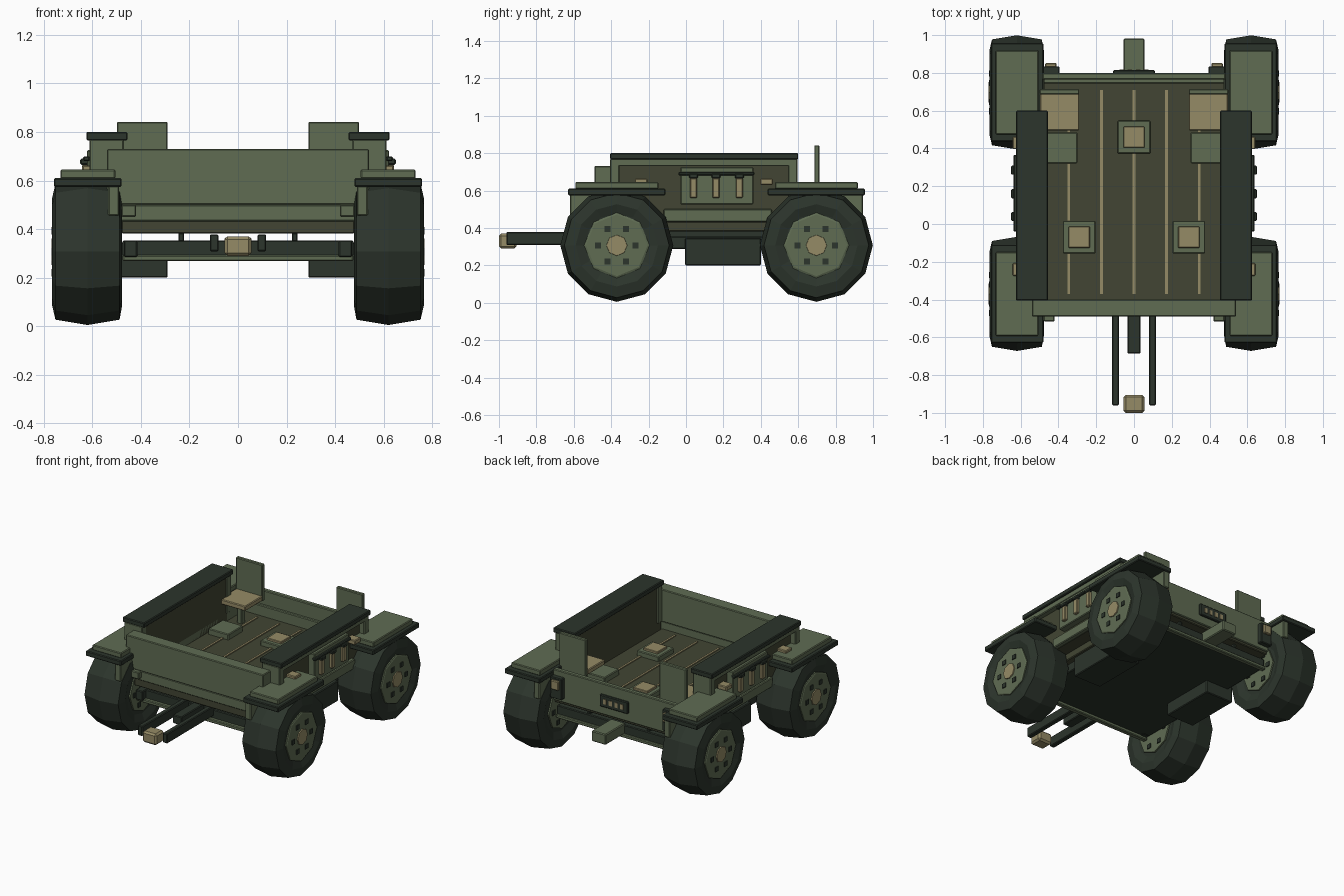
import bpy, bmesh, math

if "Cube" in bpy.data.objects:
    bpy.data.objects.remove(bpy.data.objects["Cube"])


def material(name, rgb):
    m = bpy.data.materials.new(name)
    m.diffuse_color = (*rgb, 1)
    m.use_nodes = True
    m.node_tree.nodes["Principled BSDF"].inputs["Base Color"].default_value = m.diffuse_color
    return m


GREEN = material("sage green", (0.115, 0.150, 0.086))
DARK = material("dark green", (0.025, 0.035, 0.025))
OLIVE = material("olive floor", (0.054, 0.060, 0.033))
TAN = material("tan", (0.300, 0.257, 0.132))


def finish(name, bm, mat):
    bmesh.ops.recalc_face_normals(bm, faces=bm.faces)
    me = bpy.data.meshes.new(name)
    bm.to_mesh(me)
    bm.free()
    ob = bpy.data.objects.new(name, me)
    me.materials.append(mat)
    bpy.context.collection.objects.link(ob)
    return ob


def box(name, mat, x, y, z, bevel=0.005, mirror=False):
    """Bevelled box from (min, max) ranges, optionally repeated at -x."""
    for s in ((1, -1) if mirror else (1,)):
        bm = bmesh.new()
        bmesh.ops.create_cube(bm, size=1)
        for v in bm.verts:
            v.co = [r[0] + (c + 0.5) * (r[1] - r[0]) for c, r in zip(v.co, (x, y, z))]
            v.co.x *= s
        bmesh.ops.recalc_face_normals(bm, faces=bm.faces)
        if bevel:
            bmesh.ops.bevel(bm, geom=bm.edges[:], offset=bevel, segments=1, affect='EDGES')
        finish(name, bm, mat)


def lathe(name, mat, profile, sides, centre, side):
    """Capped solid turned about the x axis from (x, radius) pairs."""
    bm = bmesh.new()
    rings = []
    for px, r in profile:
        rings.append([bm.verts.new((centre[0] + side * px,
                                    centre[1] + r * math.cos(2 * math.pi * i / sides),
                                    centre[2] + r * math.sin(2 * math.pi * i / sides)))
                      for i in range(sides)])
    for a, b in zip(rings, rings[1:]):
        for i in range(sides):
            j = (i + 1) % sides
            bm.faces.new((a[i], a[j], b[j], b[i]))
    bm.faces.new(rings[0])
    bm.faces.new(rings[-1])
    finish(name, bm, mat)


# Wheels, hubs, fenders
TYRE = [(-0.125, 0.17), (-0.143, 0.22), (-0.132, 0.28), (0, 0.302),
        (0.132, 0.28), (0.146, 0.22), (0.13, 0.17)]
for cy in (-0.37, 0.697):
    for s in (1, -1):
        c = (s * 0.62, cy, 0.307)
        lathe("tyre", DARK, TYRE, 12, c, s)
        lathe("wheel_disc", GREEN, [(0.10, 0.175), (0.138, 0.175), (0.142, 0.165)], 8, c, s)
        lathe("wheel_disc_inner", GREEN, [(-0.135, 0.15), (-0.10, 0.15)], 8, c, s)
        lathe("hub_cap", TAN, [(0.13, 0.058), (0.149, 0.055)], 8, c, s)
        for k in range(6):
            a = k * math.pi / 3
            by, bz = cy + 0.1 * math.cos(a), 0.307 + 0.1 * math.sin(a)
            for x0, x1 in ((0.75, 0.768), (0.478, 0.49)):
                box("wheel_bolt", DARK, sorted((s * x0, s * x1)),
                    (by - 0.016, by + 0.016), (bz - 0.016, bz + 0.016), 0)
    box("fender_base", DARK, (0.48, 0.758), (cy - 0.26, cy + 0.26), (0.574, 0.61), mirror=True)
    box("fender_top", GREEN, (0.505, 0.732), (cy - 0.222, cy + 0.222), (0.608, 0.645), mirror=True)
    box("fender_skirt", GREEN, (0.49, 0.535), (cy - 0.25, cy + 0.25), (0.455, 0.60), mirror=True)

# Floor with strips
box("floor", OLIVE, (-0.48, 0.48), (-0.48, 0.79), (0.382, 0.445))
for x in (-0.345, -0.172, 0, 0.172, 0.345):
    box("floor_strip", TAN, (x - 0.007, x + 0.007), (-0.37, 0.71), (0.443, 0.452), 0)
for x, y in ((0, 0.46), (0.29, -0.07), (-0.29, -0.07)):
    box("floor_hatch", GREEN, (x - 0.087, x + 0.087), (y - 0.087, y + 0.087), (0.44, 0.48))
    box("hatch_pad", TAN, (x - 0.056, x + 0.056), (y - 0.056, y + 0.056), (0.475, 0.495), 0.003)

# Front and rear walls
box("front_wall", GREEN, (-0.54, 0.54), (-0.49, -0.40), (0.50, 0.73))
box("front_lip", GREEN, (-0.50, 0.50), (-0.485, -0.41), (0.432, 0.50))
box("rear_wall", GREEN, (-0.485, 0.485), (0.765, 0.80), (0.40, 0.62))
box("rear_ledge", GREEN, (-0.485, 0.485), (0.745, 0.77), (0.43, 0.52))

# Side walls: recessed panel inside a frame, with a heavy top rail
box("side_panel", OLIVE, (0.475, 0.575), (-0.40, 0.56), (0.43, 0.76), mirror=True)
box("side_sill", GREEN, (0.475, 0.60), (-0.12, 0.46), (0.432, 0.50), mirror=True)
box("rear_sill", GREEN, (0.475, 0.50), (0.55, 0.78), (0.432, 0.56), mirror=True)
box("side_frame_top", GREEN, (0.54, 0.612), (-0.40, 0.59), (0.73, 0.77), mirror=True)
for y in (-0.405, 0.545):
    box("side_post", GREEN, (0.47, 0.612), (y, y + 0.05), (0.50, 0.77), mirror=True)
box("top_rail", DARK, (0.455, 0.625), (-0.405, 0.60), (0.765, 0.80), mirror=True)

# Side locker with tools
box("side_locker", GREEN, (0.56, 0.622), (-0.03, 0.36), (0.525, 0.725), mirror=True)
box("tool_bar", DARK, (0.61, 0.638), (-0.04, 0.365), (0.68, 0.70), mirror=True)
for y in (0.04, 0.16, 0.285):
    box("tool_handle", TAN, (0.61, 0.642), (y - 0.019, y + 0.019), (0.56, 0.667), mirror=True)
    box("tool_clip", DARK, (0.61, 0.65), (y - 0.024, y + 0.024), (0.665, 0.69), mirror=True)
for y in (-0.24, 0.43):
    box("side_marker", TAN, (0.57, 0.642), (y - 0.034, y + 0.034), (0.63, 0.663), mirror=True)

# Rear seats and footrests
box("seat", TAN, (0.29, 0.497), (0.495, 0.69), (0.585, 0.62), mirror=True)
box("seat_back", GREEN, (0.29, 0.499), (0.686, 0.714), (0.58, 0.842), mirror=True)
box("seat_post", GREEN, (0.37, 0.41), (0.57, 0.61), (0.44, 0.59), mirror=True)
box("footrest", GREEN, (0.30, 0.46), (0.32, 0.485), (0.44, 0.485), mirror=True)

# Underside: belly slab hung on short rails, tanks and crossbars
box("belly_slab", DARK, (-0.475, 0.475), (-0.44, 0.77), (0.288, 0.353))
box("frame_rail", DARK, (0.222, 0.245), (-0.42, 0.76), (0.345, 0.385), mirror=True)
box("side_tank", DARK, (0.29, 0.51), (-0.005, 0.40), (0.20, 0.345), mirror=True)
box("front_crossbar", GREEN, (-0.475, 0.475), (-0.465, -0.43), (0.268, 0.293))
box("rear_crossbar", GREEN, (-0.475, 0.475), (0.75, 0.785), (0.268, 0.293))
box("crossbar_bracket", DARK, (0.415, 0.47), (-0.48, -0.40), (0.285, 0.353), mirror=True)
box("front_step", GREEN, (0.42, 0.48), (-0.515, -0.45), (0.45, 0.50), mirror=True)

# Drawbar and hitch
box("drawbar_rail", DARK, (0.08, 0.116), (-0.96, -0.40), (0.308, 0.378), mirror=True)
box("drawbar_centre", DARK, (-0.035, 0.035), (-0.685, -0.40), (0.31, 0.37))
box("hitch_block", TAN, (-0.055, 0.055), (-1.0, -0.905), (0.29, 0.37), 0.012)

# Rear coupling, plate and lamps
box("rear_coupling", GREEN, (-0.056, 0.056), (0.76, 0.982), (0.29, 0.365), 0.006)
box("rear_plate", DARK, (-0.11, 0.11), (0.795, 0.815), (0.46, 0.545))
for x in (-0.066, -0.022, 0.022, 0.066):
    box("plate_slot", TAN, (x - 0.012, x + 0.012), (0.81, 0.819), (0.485, 0.52), 0)
box("lamp_housing", DARK, (0.395, 0.485), (0.79, 0.835), (0.43, 0.58), mirror=True)
box("rear_lamp", TAN, (0.41, 0.47), (0.82, 0.852), (0.50, 0.565), mirror=True)
